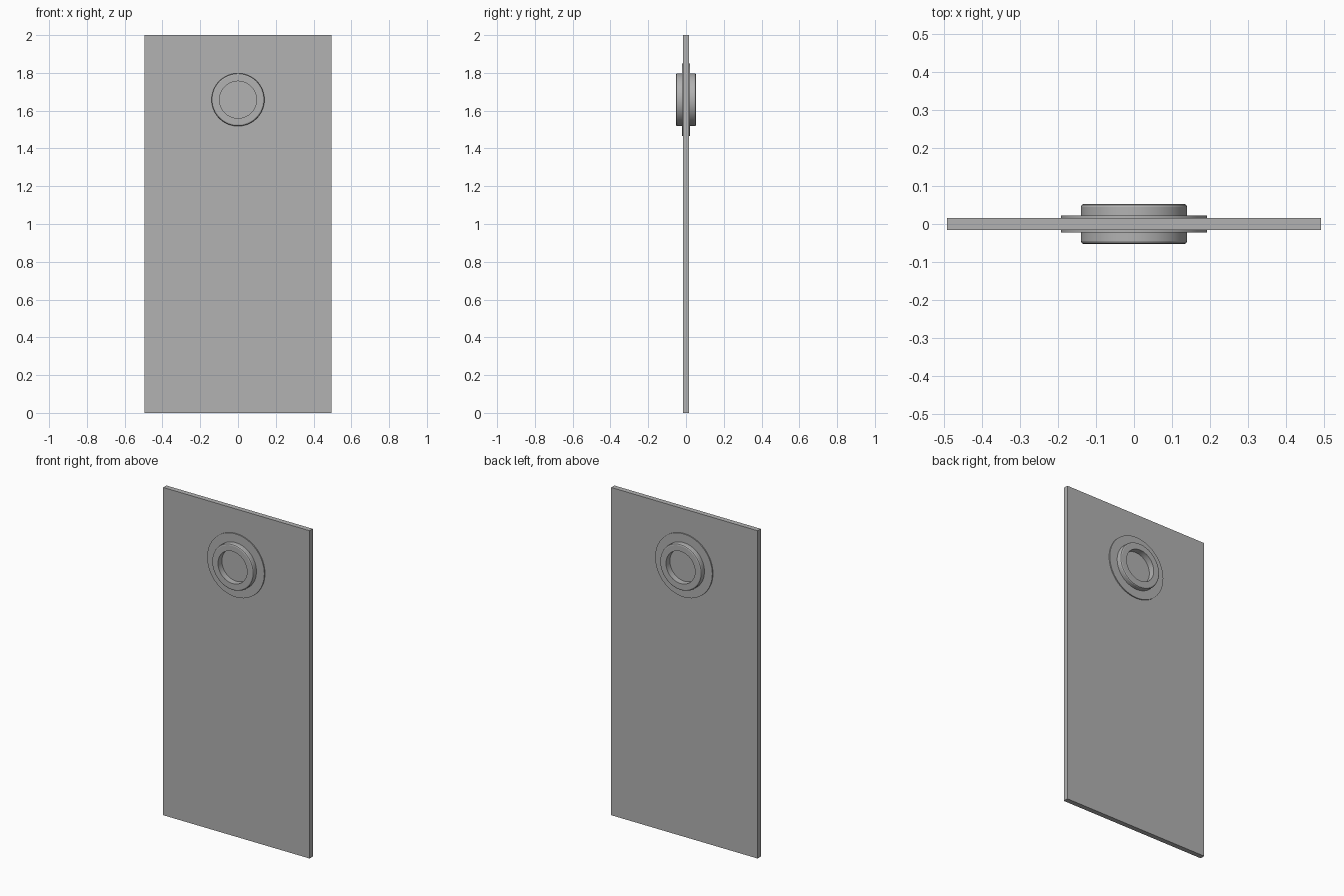
import bpy, bmesh, math
from mathutils import Vector, Matrix

if "Cube" in bpy.data.objects:
    bpy.data.objects.remove(bpy.data.objects["Cube"])

CENTRE = Vector((0, 0, 1.658))

# Dark grey paint shared by every part
paint = bpy.data.materials.new("dark_grey")
paint.diffuse_color = (0.446, 0.446, 0.446, 1)
paint.use_nodes = True
paint.node_tree.nodes["Principled BSDF"].inputs["Base Color"].default_value = paint.diffuse_color


def finish(bm, name):
    mesh = bpy.data.meshes.new(name)
    bmesh.ops.recalc_face_normals(bm, faces=bm.faces[:])
    bm.to_mesh(mesh)
    bm.free()
    mesh.materials.append(paint)
    obj = bpy.data.objects.new(name, mesh)
    bpy.context.collection.objects.link(obj)
    return obj


def lathe(name, profile, side):
    """Spin (radius, depth) points around the y axis; side is -1 front, 1 back."""
    bm = bmesh.new()
    verts = [bm.verts.new((r, side * d, 0)) for r, d in profile]
    edges = [bm.edges.new(p) for p in zip(verts, verts[1:])]
    bmesh.ops.spin(bm, geom=verts + edges, cent=(0, 0, 0), axis=(0, 1, 0),
                   angle=math.tau, steps=64, use_duplicate=False)
    bmesh.ops.remove_doubles(bm, verts=bm.verts[:], dist=1e-5)
    obj = finish(bm, name)
    obj.location = CENTRE
    bpy.ops.object.select_all(action='DESELECT')
    obj.select_set(True)
    bpy.context.view_layer.objects.active = obj
    bpy.ops.object.shade_smooth_by_angle(angle=math.radians(20))
    return obj


# Flat door panel
bm = bmesh.new()
bmesh.ops.create_cube(bm, size=1, matrix=Matrix.Translation((0, 0, 1))
                      @ Matrix.Diagonal((0.988, 0.031, 2, 1)))
finish(bm, "door_panel")

# Porthole rim: crisp inner edge, flat face, softened outer edge
INNER, OUTER, DEPTH, R = 0.098, 0.140, 0.053, 0.008
rim = [(INNER, 0.0155), (INNER, DEPTH)]
rim += [(OUTER - R + R * math.sin(a), DEPTH - R + R * math.cos(a))
        for a in (math.radians(d) for d in (0, 45, 90))]
rim += [(OUTER, 0.0155)]

# Thin mounting flange under the rim
flange = [(OUTER, 0.022), (0.193, 0.022), (0.193, 0.0155)]

for label, side in (("front", -1), ("back", 1)):
    lathe(label + "_window_rim", rim, side)
    lathe(label + "_window_flange", flange, side)
